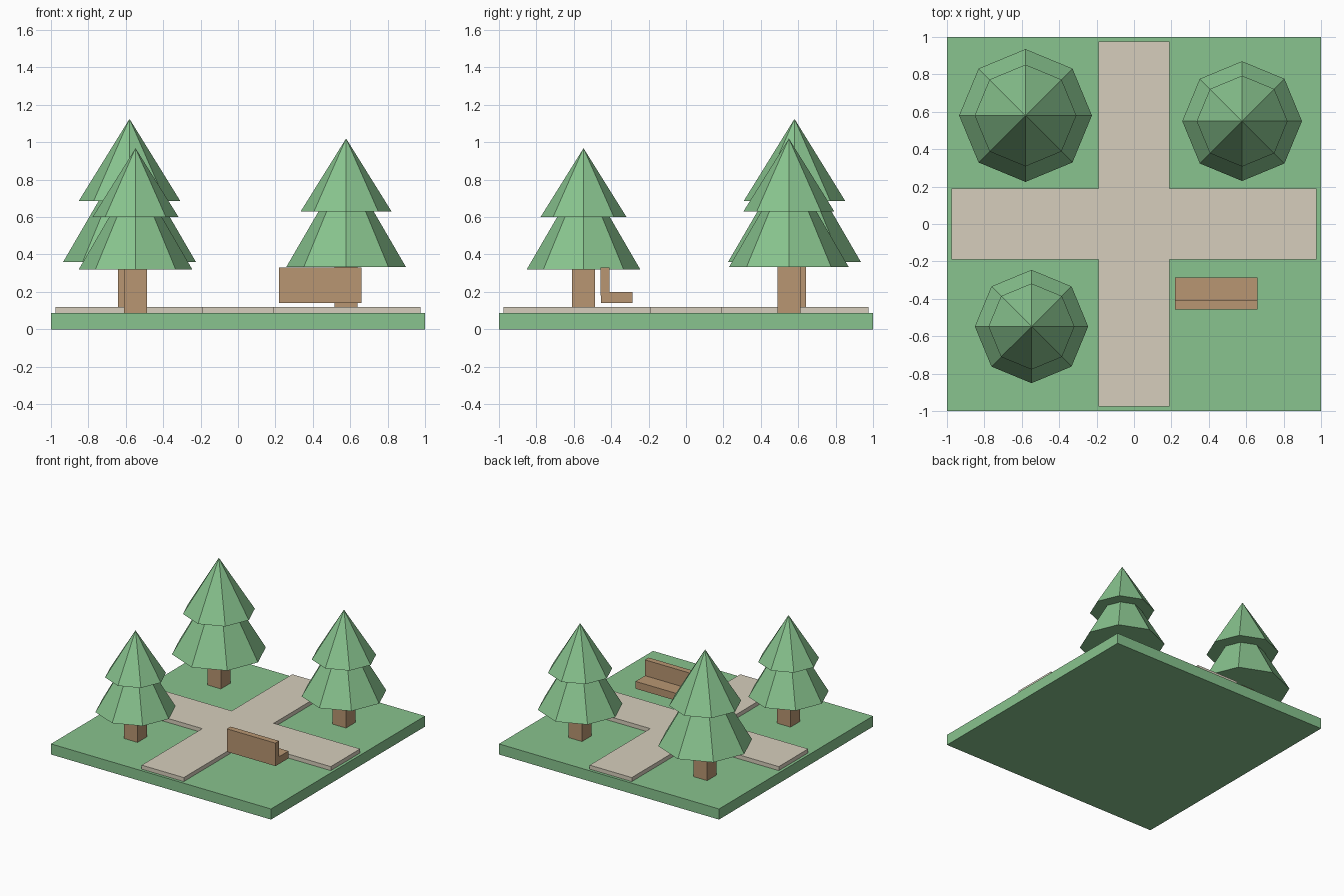
import bpy, bmesh, math
from mathutils import Matrix

if "Cube" in bpy.data.objects:
    bpy.data.objects.remove(bpy.data.objects["Cube"])


def material(name, srgb):
    m = bpy.data.materials.new(name)
    lin = [((c / 255 + 0.055) / 1.055) ** 2.4 for c in srgb]
    m.diffuse_color = (*lin, 1)
    m.use_nodes = True
    m.node_tree.nodes["Principled BSDF"].inputs["Base Color"].default_value = m.diffuse_color
    return m


GREEN = material("leaf green", (136, 195, 142))
STONE = material("path beige", (214, 206, 188))
WOOD = material("wood brown", (184, 150, 114))


def finish(name, bm, mat):
    bmesh.ops.recalc_face_normals(bm, faces=bm.faces)
    me = bpy.data.meshes.new(name)
    bm.to_mesh(me)
    bm.free()
    me.materials.append(mat)
    ob = bpy.data.objects.new(name, me)
    bpy.context.collection.objects.link(ob)
    return ob


def box(name, x, y, z, mat):
    """Box from (min, max) ranges on each axis."""
    bm = bmesh.new()
    size = [r[1] - r[0] for r in (x, y, z)]
    mid = [(r[1] + r[0]) / 2 for r in (x, y, z)]
    bmesh.ops.create_cube(bm, size=1, matrix=Matrix.Translation(mid) @ Matrix.Diagonal((*size, 1)))
    return finish(name, bm, mat)


def cone(name, x, y, base, radius, height):
    """Eight-sided foliage tier with corners on the axes."""
    bm = bmesh.new()
    tip = bm.verts.new((x, y, base + height))
    ring = [bm.verts.new((x + radius * math.cos(i * math.pi / 4),
                          y + radius * math.sin(i * math.pi / 4), base)) for i in range(8)]
    for i in range(8):
        bm.faces.new((ring[i], ring[(i + 1) % 8], tip))
    bm.faces.new(ring[::-1])
    return finish(name, bm, GREEN)


# Ground slab
GROUND = 0.087
box("lawn", (-1, 1), (-1, 1), (0, GROUND), GREEN)

# Crossed footpath, one extruded plus-shaped outline
W, L = 0.191, 0.977
bm = bmesh.new()
corner = [(L, -W), (L, W), (W, W)]
outline = []
for q in range(4):
    c, s = round(math.cos(q * math.pi / 2)), round(math.sin(q * math.pi / 2))
    outline += [(c * px - s * py, s * px + c * py) for px, py in corner]
face = bm.faces.new([bm.verts.new((px, py, GROUND - 0.001)) for px, py in outline])
ext = bmesh.ops.extrude_face_region(bm, geom=[face])
top = [v for v in ext["geom"] if isinstance(v, bmesh.types.BMVert)]
bmesh.ops.translate(bm, verts=top, vec=(0, 0, 0.12 - GROUND + 0.001))
finish("crossed_path", bm, STONE)

# Trees: x, y, lower tier base and radius, upper tier base and radius, tip height
TREES = {
    "back_left": (-0.58, 0.58, 0.36, 0.355, 0.685, 0.272, 1.125),
    "back_right": (0.578, 0.55, 0.333, 0.32, 0.63, 0.243, 1.02),
    "front_left": (-0.548, -0.548, 0.321, 0.303, 0.60, 0.23, 0.968),
}
T = 0.0615
for name, (x, y, z1, r1, z2, r2, tip) in TREES.items():
    box(name + "_trunk", (x - T, x + T), (y - T, y + T), (GROUND, z1 + 0.005), WOOD)
    cone(name + "_lower_foliage", x, y, z1, r1, r1 * 1.72)
    cone(name + "_upper_foliage", x, y, z2, r2, tip - z2)

# Bench
box("bench_seat", (0.22, 0.66), (-0.455, -0.287), (0.14, 0.20), WOOD)
box("bench_back", (0.22, 0.66), (-0.458, -0.41), (0.18, 0.33), WOOD)
